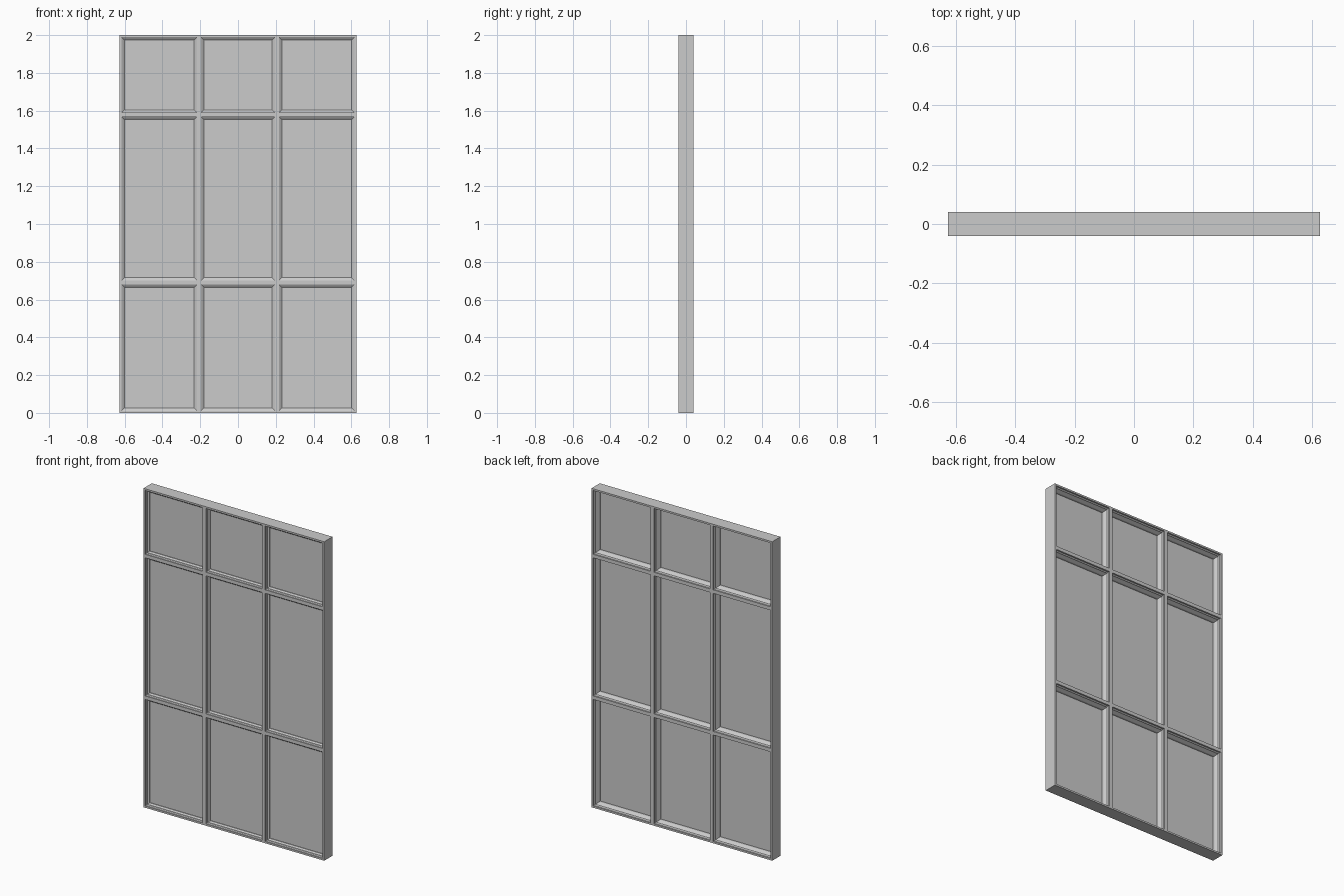
import bpy, bmesh

if "Cube" in bpy.data.objects:
    bpy.data.objects.remove(bpy.data.objects["Cube"])

XS = [-0.627, -0.206, 0.206, 0.627]     # bar centre lines
ZS = [0.0, 0.69, 1.578, 2.0]
Y0, Y1 = -0.041, 0.041
# bar cross-section: (inset from centre line, y), front to back
PROFILE = [(0.0, Y0), (0.011, Y0), (0.011, -0.034), (0.017, -0.030),
           (0.017, -0.025), (0.026, -0.018), (0.026, 0.002), (0.017, 0.020),
           (0.017, 0.025), (0.011, 0.031), (0.011, Y1), (0.0, Y1)]


def finish(bm, name):
    bmesh.ops.remove_doubles(bm, verts=bm.verts, dist=1e-5)
    bmesh.ops.recalc_face_normals(bm, faces=bm.faces)
    me = bpy.data.meshes.new(name)
    bm.to_mesh(me)
    bm.free()
    ob = bpy.data.objects.new(name, me)
    bpy.context.collection.objects.link(ob)
    return ob


def rect(bm, x0, x1, z0, z1, y):
    return [bm.verts.new((x, y, z)) for x, z in
            ((x0, z0), (x1, z0), (x1, z1), (x0, z1))]


# Frame and glazing bars: mitred moulding around each of the nine openings
bm = bmesh.new()
for i in range(3):
    for j in range(3):
        x0, x1, z0, z1 = XS[i], XS[i + 1], ZS[j], ZS[j + 1]
        rings = [rect(bm, x0 + d, x1 - d, z0 + d, z1 - d, y) for d, y in PROFILE]
        for a, b in zip(rings, rings[1:]):
            for k in range(4):
                n = (k + 1) % 4
                bm.faces.new((a[k], a[n], b[n], b[k]))
        # outer walls where this opening touches the edge of the frame
        a, b = rings[0], rings[-1]
        for k, outer in enumerate((j == 0, i == 2, j == 2, i == 0)):
            if outer:
                n = (k + 1) % 4
                bm.faces.new((a[k], b[k], b[n], a[n]))
finish(bm, "window_frame")

# Glass panes set towards the front
bm = bmesh.new()
for i in range(3):
    for j in range(3):
        r = (XS[i] + 0.024, XS[i + 1] - 0.024, ZS[j] + 0.024, ZS[j + 1] - 0.024)
        a, b = rect(bm, *r, -0.014), rect(bm, *r, -0.010)
        bm.faces.new(a)
        bm.faces.new(b[::-1])
        for k in range(4):
            n = (k + 1) % 4
            bm.faces.new((a[k], b[k], b[n], a[n]))
finish(bm, "glass_panes")
